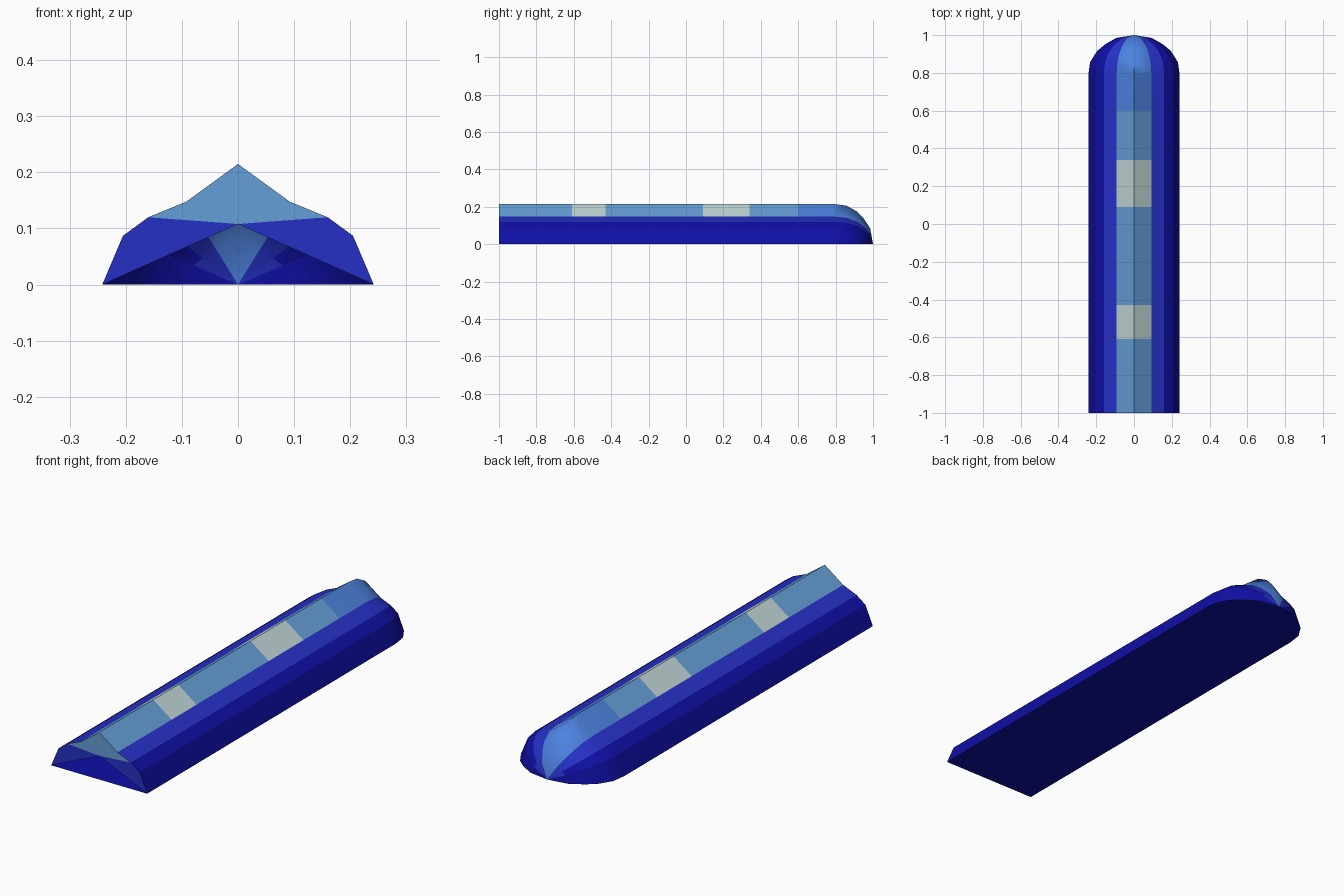
import bpy, bmesh

if "Cube" in bpy.data.objects:
    bpy.data.objects.remove(bpy.data.objects["Cube"])

def srgb(h):
    out = []
    for i in (0, 2, 4):
        c = int(h[i:i + 2], 16) / 255
        out.append(c / 12.92 if c <= 0.04045 else ((c + 0.055) / 1.055) ** 2.4)
    return (*out, 1.0)

COLOURS = [("dark_blue", "0F0FA6"), ("royal_blue", "2530C4"), ("sky_blue", "649FD6"),
           ("pale_grey_blue", "C0D5D5"), ("mid_blue", "4C82DE")]
DARK, ROYAL, SKY, PALE, MID = range(5)

# Cross-section from the lower right edge over the ridge to the lower left edge
half = [(0.242, 0), (0.205, 0.087), (0.16, 0.12), (0.092, 0.148)]
profile = half + [(0, 0.215)] + [(-x, z) for x, z in reversed(half)]

# Stations along the length: (y, scale of the cross-section)
stations = [(-1, 1), (-0.61, 1), (-0.43, 1), (0.09, 1), (0.34, 1), (0.6, 1), (0.79, 1),
            (0.857, 0.96), (0.915, 0.81), (0.95, 0.64), (0.985, 0.39)]

def roof_colour(y):
    if y > 0.6:
        return MID
    return PALE if -0.61 < y < -0.43 or 0.09 < y < 0.34 else SKY

def band_colour(band, y):
    b = min(band, 7 - band)          # mirrored bands share a colour
    if b == 3:
        return roof_colour(y)
    if b == 2 or (b == 1 and y > 0.985):
        return ROYAL
    return DARK

bm = bmesh.new()
rings = [[bm.verts.new((x * s, y, z * s)) for x, z in profile] for y, s in stations]
tip = bm.verts.new((0, 1, 0))

def face(verts, colour, smooth=False):
    f = bm.faces.new(verts)
    f.material_index = colour
    f.smooth = smooth

# Long body and rounded nose
for i in range(len(rings) - 1):
    a, b = rings[i], rings[i + 1]
    y = (stations[i][0] + stations[i + 1][0]) / 2
    for j in range(8):
        face((a[j], a[j + 1], b[j + 1], b[j]), band_colour(j, y), True)
for j in range(8):
    face((rings[-1][j], rings[-1][j + 1], tip), band_colour(j, 0.99), True)

# Flat underside
for a, b in zip(rings, rings[1:]):
    face((a[0], b[0], b[8], a[8]), DARK)
face((rings[-1][0], tip, rings[-1][8]), DARK)

# Front end plate with a triangular opening below it
front = rings[0]
peak = bm.verts.new((0, -1, 0.108))
face((peak, *front[2:7]), SKY)
face((peak, *front[0:3]), ROYAL)
face((peak, *front[6:9]), ROYAL)

bmesh.ops.recalc_face_normals(bm, faces=bm.faces)
down = [f for f in bm.faces if not f.smooth and abs(f.normal.z) > 0.9]
if down[0].normal.z > 0:
    bmesh.ops.reverse_faces(bm, faces=bm.faces)

# Lengthwise creases and the front rim stay sharp; the nose is smooth along its length
for ring_a, ring_b in zip(rings, rings[1:] + [[tip] * 9]):
    for j in range(9):
        e = bm.edges.get((ring_a[j], ring_b[j]))
        if e and not (j == 4 and ring_a[4].co.y > 0.85):
            e.smooth = False
for j in range(8):
    bm.edges.get((front[j], front[j + 1])).smooth = False

mesh = bpy.data.meshes.new("hollow_bar")
bm.to_mesh(mesh)
bm.free()
for name, colour in COLOURS:
    mat = bpy.data.materials.new(name)
    mat.diffuse_color = srgb(colour)
    mat.use_nodes = True
    mat.node_tree.nodes["Principled BSDF"].inputs["Base Color"].default_value = mat.diffuse_color
    mesh.materials.append(mat)
bpy.context.collection.objects.link(bpy.data.objects.new("hollow_bar", mesh))
